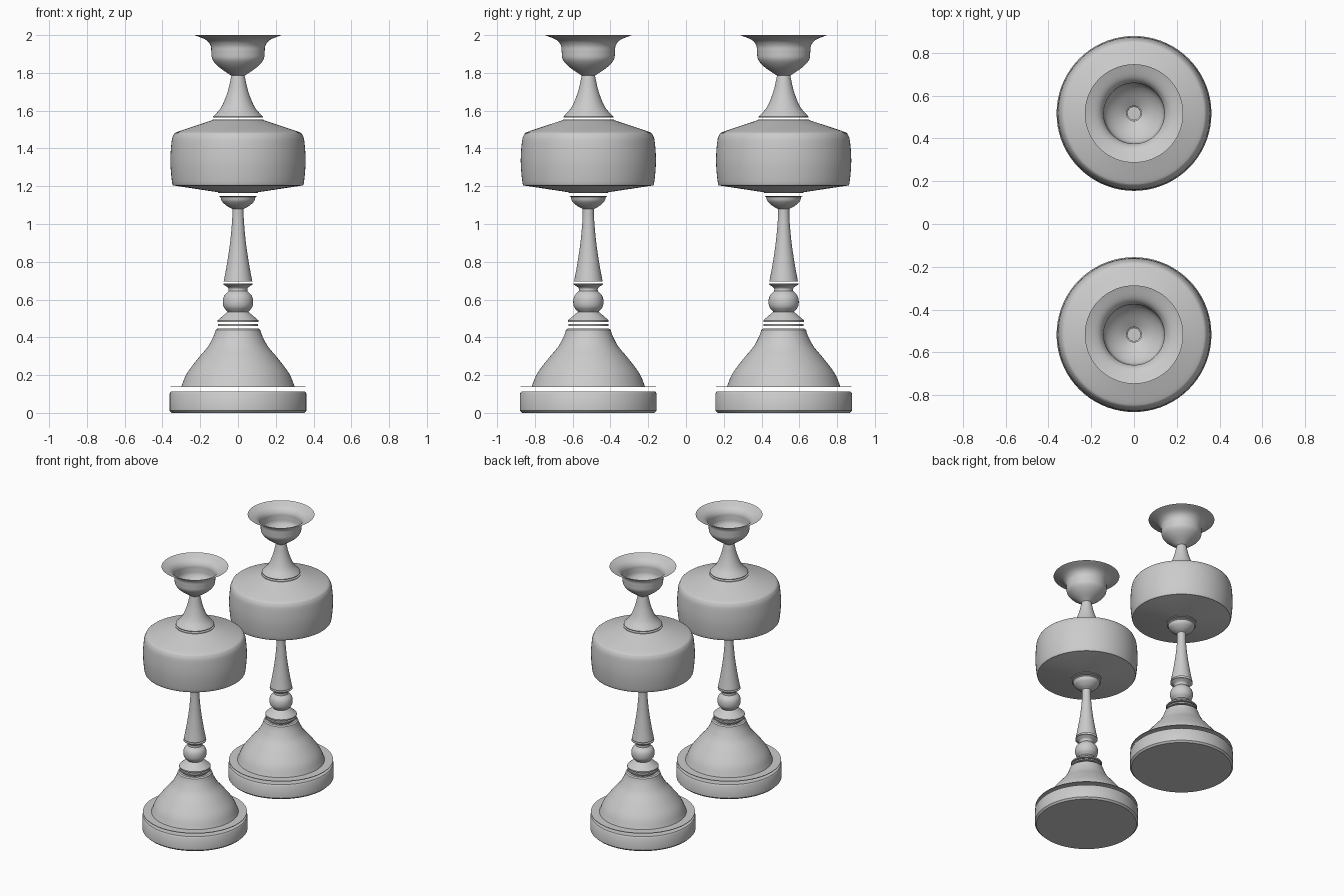
import bpy, bmesh, math
from mathutils import Vector

cube = bpy.data.objects.get("Cube")
if cube:
    bpy.data.objects.remove(cube, do_unlink=True)

SIDES = 72          # segments round each turned part
STEPS = 5           # subdivisions between two profile points
SPACING = 0.517     # distance of each candlestick from the middle

metal = bpy.data.materials.new("grey_metal")
metal.use_nodes = True
grey = (0.6, 0.6, 0.6, 1)
metal.diffuse_color = grey
metal.node_tree.nodes["Principled BSDF"].inputs["Base Color"].default_value = grey


def smooth_run(points):
    """Pass a smooth curve through the points of one run."""
    pts = [Vector(p) for p in points]
    if len(pts) < 3:
        return pts
    padded = [2 * pts[0] - pts[1]] + pts + [2 * pts[-1] - pts[-2]]
    curve = []
    for a, b, c, d in zip(padded, padded[1:], padded[2:], padded[3:]):
        for step in range(STEPS):
            t = step / STEPS
            curve.append(0.5 * (2 * b + (c - a) * t
                                + (2 * a - 5 * b + 4 * c - d) * t ** 2
                                + (3 * b - a - 3 * c + d) * t ** 3))
    return curve + [pts[-1]]


def turned_part(name, *runs):
    """Lathe a profile of (radius, height) runs, sharp where runs meet."""
    profile = []
    for run in runs:
        profile += smooth_run(run)
    bm = bmesh.new()
    rings = []
    for radius, height in profile:
        ring = []
        for i in range(SIDES):
            angle = math.tau * i / SIDES
            ring.append(bm.verts.new((radius * math.cos(angle),
                                      radius * math.sin(angle), height)))
        rings.append(ring)
    for low, high in zip(rings, rings[1:]):
        for i in range(SIDES):
            j = (i + 1) % SIDES
            bm.faces.new((low[i], low[j], high[j], high[i]))
    bmesh.ops.remove_doubles(bm, verts=bm.verts, dist=0.0001)
    bmesh.ops.dissolve_degenerate(bm, edges=bm.edges, dist=0.0001)
    mesh = bpy.data.meshes.new(name)
    bm.to_mesh(mesh)
    bm.free()
    mesh.materials.append(metal)

    # One copy for the front candlestick and one for the back
    for place, y in (("front", -SPACING), ("back", SPACING)):
        obj = bpy.data.objects.new(place + "_" + name, mesh)
        obj.location.y = y
        bpy.context.collection.objects.link(obj)
    bpy.ops.object.select_all(action="DESELECT")
    obj.select_set(True)
    bpy.context.view_layer.objects.active = obj
    bpy.ops.object.shade_smooth_by_angle(angle=math.radians(35))


# Round plinth, closed above and below
turned_part("plinth", [(0, 0), (.35, 0)], [(.362, .012), (.362, .102)],
            [(.355, .112), (0, .112)])

# Bell foot with its thin flange
turned_part("bell_foot", [(.3, .136), (.358, .136)], [(.358, .14), (.3, .14)],
            [(.3, .14), (.27, .21), (.21, .29), (.16, .35), (.13, .405), (.118, .44)],
            [(.108, .447), (.09, .447)])

# Thin collar ring
turned_part("collar_ring", [(.06, .461), (.106, .461)], [(.106, .471), (.06, .471)])

# Collar, ball and flared neck
turned_part("ball_knop", [(.06, .481), (.108, .481)], [(.108, .49), (.055, .535)],
            [(.055, .535), (.075, .56), (.08, .59), (.073, .62), (.05, .645)],
            [(.05, .645), (.052, .662), (.078, .68)], [(.078, .685), (.05, .685)])

# Tapered stem with a cup under the drum
turned_part("stem", [(.076, .695), (.06, .78), (.042, .9), (.031, 1.02), (.03, 1.08)],
            [(.03, 1.08), (.058, 1.095), (.085, 1.12), (.093, 1.143)],
            [(.103, 1.149), (.06, 1.149)])

# Broad drum
turned_part("drum", [(.06, 1.164), (.105, 1.164)], [(.105, 1.168), (.335, 1.203)],
            [(.335, 1.203), (.348, 1.215), (.358, 1.33), (.351, 1.44), (.338, 1.478)],
            [(.338, 1.478), (.31, 1.492), (.135, 1.55)], [(.135, 1.554), (.06, 1.554)])

# Concave upper neck rising into the open candle cup
turned_part("candle_cup", [(.07, 1.565), (.132, 1.565)],
            [(.132, 1.568), (.088, 1.62), (.055, 1.7), (.035, 1.785)],
            [(.035, 1.785), (.1, 1.83), (.135, 1.87), (.141, 1.91),
             (.145, 1.945), (.17, 1.975), (.23, 2)])
